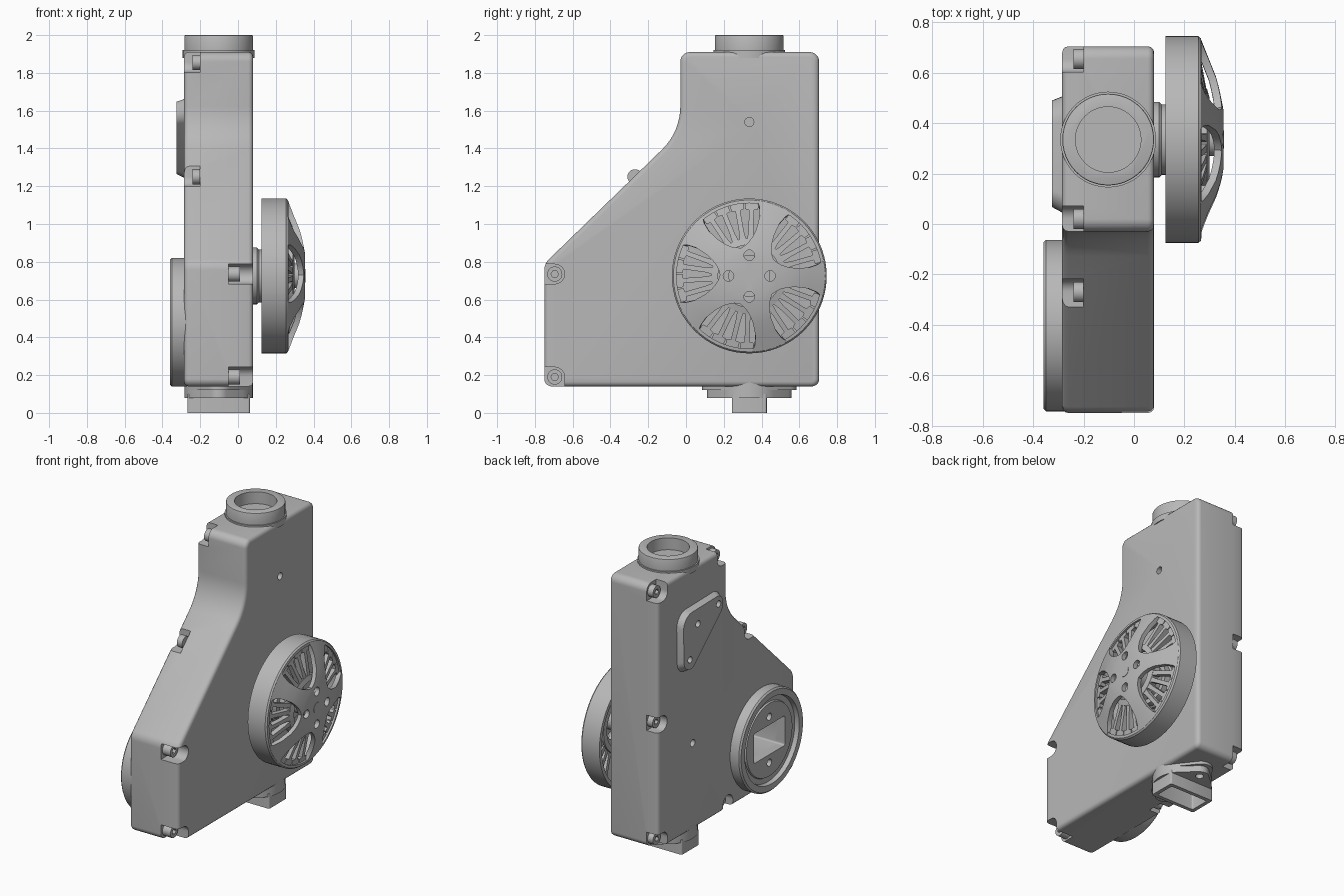
import bpy, bmesh
from math import sin, cos, tan, pi, radians
from mathutils import Vector
from mathutils.geometry import convex_hull_2d

if "Cube" in bpy.data.objects:
    bpy.data.objects.remove(bpy.data.objects["Cube"], do_unlink=True)

grey = bpy.data.materials.new("plain grey")
grey.use_nodes = True
grey.diffuse_color = (0.48, 0.48, 0.48, 1)
grey.node_tree.nodes["Principled BSDF"].inputs["Base Color"].default_value = (0.48, 0.48, 0.48, 1)
parts = []


def finish(name, bm):
    bmesh.ops.remove_doubles(bm, verts=bm.verts, dist=1e-5)
    bmesh.ops.recalc_face_normals(bm, faces=bm.faces)
    mesh = bpy.data.meshes.new(name)
    bm.to_mesh(mesh)
    bm.free()
    ob = bpy.data.objects.new(name, mesh)
    bpy.context.collection.objects.link(ob)
    mesh.materials.append(grey)
    parts.append(ob)
    return ob


def circle(a, b, r, n=32):
    return [(a + r * cos(2 * pi * i / n), b + r * sin(2 * pi * i / n)) for i in range(n)]


def hull(*circles):
    pts = [p for c in circles for p in circle(*c)]
    return [pts[i] for i in convex_hull_2d(pts)]


def rounded(corners, n=8):
    """Polygon whose corners (a, b, radius) are replaced by arcs."""
    out = []
    for i, (a, b, r) in enumerate(corners):
        p = Vector((a, b))
        u = (Vector(corners[i - 1][:2]) - p).normalized()
        v = (Vector(corners[(i + 1) % len(corners)][:2]) - p).normalized()
        ang = u.angle(v)
        centre = p + (u + v).normalized() * r / sin(ang / 2)
        start = p + u * r / tan(ang / 2) - centre
        end = p + v * r / tan(ang / 2) - centre
        for k in range(n + 1):
            t = k / n
            d = (start * sin((1 - t) * (pi - ang)) + end * sin(t * (pi - ang))) / sin(pi - ang)
            out.append(tuple(centre + d))
    return out


def box2d(a, b, w, h, r=0.01):
    return rounded([(a + sa * w / 2, b + sb * h / 2, r) for sa, sb in ((-1, -1), (1, -1), (1, 1), (-1, 1))], 4)


def prism(name, pts, lo, hi, axis="x", scale=1):
    """Extrude a 2D outline along x (outline in y, z) or along z (outline in x, y)."""
    bm = bmesh.new()
    ca = sum(p[0] for p in pts) / len(pts)
    cb = sum(p[1] for p in pts) / len(pts)
    rings = []
    for h, s in ((lo, 1), (hi, scale)):
        flat = [(ca + (a - ca) * s, cb + (b - cb) * s) for a, b in pts]
        rings.append([bm.verts.new((h, a, b) if axis == "x" else (a, b, h)) for a, b in flat])
        bm.faces.new(rings[-1])
    for i in range(len(pts)):
        bm.faces.new((rings[0][i - 1], rings[0][i], rings[1][i], rings[1][i - 1]))
    return finish(name, bm)


def lathe(name, profile, cy, cz, n=72):
    """Turn a closed (radius, x) profile about an axis along x."""
    bm = bmesh.new()
    vs = [bm.verts.new((x, cy + r, cz)) for r, x in profile]
    edges = [bm.edges.new((vs[i - 1], vs[i])) for i in range(len(vs))
             if profile[i - 1][0] + profile[i][0] > 0]
    bmesh.ops.spin(bm, geom=edges, cent=(0, cy, cz), axis=(1, 0, 0), angle=2 * pi, steps=n)
    return finish(name, bm)


def apply(ob, kind, **settings):
    mod = ob.modifiers.new(kind, kind)
    for key, value in settings.items():
        setattr(mod, key, value)
    bpy.context.view_layer.objects.active = ob
    bpy.ops.object.modifier_apply(modifier=mod.name)


def bevel(ob, width, segments=3):
    apply(ob, "BEVEL", width=width, segments=segments, limit_method="ANGLE", angle_limit=radians(40))


def cut(targets, cutter):
    for ob in targets:
        apply(ob, "BOOLEAN", operation="DIFFERENCE", solver="EXACT", object=cutter)
    parts.remove(cutter)
    bpy.data.objects.remove(cutter, do_unlink=True)


# Housing
LEFT, RIGHT = -0.285, 0.08
housing = prism("housing", rounded([
    (-0.75, 0.14, 0.04), (0.705, 0.14, 0.04), (0.705, 1.91, 0.05),
    (-0.03, 1.91, 0.05), (-0.03, 1.488, 0.32), (-0.75, 0.79, 0.08)]), LEFT, RIGHT)
bevel(housing, 0.025)

# Screw recesses (y, z, outward y, outward z) on both sides, each with a socket screw
left_screws = [(0.655, 1.855, 1, 1), (0.02, 1.855, -1, 1), (-0.27, 1.25, -1, 1),
               (0.66, 0.98, 1, 0), (0.655, 0.19, 1, -1), (-0.04, 0.18, 0, -1)]
right_screws = [(-0.695, 0.735, -1, 0), (-0.695, 0.19, -1, -1)]
for spots, floor, head, outside in ((left_screws, -0.2, -0.24, -0.4), (right_screws, -0.05, 0.01, 0.2)):
    for y, z, oy, oz in spots:
        r = 0.052
        cut([housing], prism("recess", hull((y, z, r), (y + oy * 0.15, z, r), (y, z + oz * 0.15, r)), floor, outside))
        screw = prism("screw", circle(y, z, 0.04, 24), floor, head)
        cut([screw], prism("socket", circle(y, z, 0.02, 6), (floor + head) / 2, outside))

# Round port with a rectangular opening on the left
PY, PZ = -0.403, 0.48
port = lathe("round_port", [(0, -0.27), (0.34, -0.27), (0.34, -0.35), (0.33, -0.36), (0.29, -0.36),
                            (0.285, -0.33), (0.25, -0.33), (0.245, -0.34), (0, -0.34)], PY, PZ)
cut([housing, port], prism("opening", box2d(PY, PZ, 0.33, 0.2), -0.1, -0.5))
for side in (-1, 1):
    cut([port], prism("port_hole", circle(PY, PZ + side * 0.155, 0.024, 20), -0.3, -0.5))

# Three-cornered cover plate on the left
plate = prism("cover_plate", hull((0.115, 1.59, 0.075), (0.425, 1.32, 0.08), (0.41, 1.56, 0.1)),
              LEFT + 0.01, -0.325, scale=0.9)
for y, z in ((0.115, 1.59), (0.42, 1.33), (0.335, 1.54)):
    cut([plate], prism("plate_hole", circle(y, z, 0.022, 20), -0.29, -0.4))

# Small holes in the housing walls
AY, AZ = 0.335, 0.725
cut([housing], prism("right_hole", circle(AY, 1.54, 0.024, 20), 0.02, 0.2))
cut([housing], prism("left_hole", circle(AY, AZ, 0.024, 20), -0.22, -0.4))

# Top pipe
PX = -0.1025
prism("pipe_collar", circle(PX, AY, 0.19, 48), 1.88, 1.92, "z")
pipe = prism("top_pipe", circle(PX, AY, 0.182, 48), 1.85, 2.0, "z")
bevel(pipe, 0.006, 2)
cut([pipe], prism("pipe_bore", circle(PX, AY, 0.13, 48), 1.92, 2.2, "z"))

# Bottom flange and rectangular outlet
flange = prism("outlet_flange", hull((PX, AY, 0.182), (PX, AY - 0.165, 0.058), (PX, AY + 0.165, 0.058)),
               0.08, 0.16, "z")
prism("flange_fillet", hull((PX, AY, 0.182), (PX, AY - 0.18, 0.07), (PX, AY + 0.18, 0.07)), 0.122, 0.16, "z")
outlet = prism("outlet", box2d(PX, AY, 0.33, 0.185), 0, 0.1, "z")
cut([outlet, flange], prism("outlet_bore", box2d(PX, AY, 0.28, 0.135), -0.1, 0.12, "z"))
for side in (-1, 1):
    cut([flange], prism("flange_hole", circle(PX, AY + side * 0.165, 0.025, 20), 0, 0.11, "z"))

# Wheel: axle, open rim and inner collar
lathe("axle", [(0, 0.07), (0.15, 0.07), (0.15, 0.1), (0.14, 0.11), (0.14, 0.15), (0.11, 0.15),
               (0.11, 0.19), (0.065, 0.19), (0.065, 0.34), (0, 0.34)], AY, AZ)
lathe("rim", [(0.41, 0.125), (0.41, 0.255), (0.402, 0.265), (0.385, 0.268), (0.385, 0.125)], AY, AZ)
lathe("inner_collar", [(0.2, 0.24), (0.2, 0.29), (0.165, 0.3), (0.165, 0.24)], AY, AZ)


def polar(x, r, ang):
    return (x, AY + r * cos(ang), AZ + r * sin(ang))


# Five-armed wheel face: rows of (radius, x, half angle of the arm in degrees)
rows = [(0.03, 0.355, 36), (0.12, 0.355, 36), (0.155, 0.348, 36), (0.165, 0.346, 27), (0.18, 0.343, 21),
        (0.21, 0.336, 15), (0.25, 0.325, 11.5), (0.32, 0.297, 10), (0.37, 0.277, 11.5), (0.403, 0.264, 14)]
bm = bmesh.new()
for arm in range(5):
    mid = radians(70 + 72 * arm)
    grid = [[bm.verts.new(polar(x, r, mid + radians(half) * (k / 4 - 1))) for k in range(9)]
            for r, x, half in rows]
    for low, high in zip(grid, grid[1:]):
        for k in range(8):
            bm.faces.new((low[k], low[k + 1], high[k + 1], high[k]))
face = finish("wheel_face", bm)
apply(face, "SOLIDIFY", thickness=0.03, offset=-1 if face.data.polygons[0].normal.x > 0 else 1)
for k in range(4):
    x, y, z = polar(0, 0.11, k * pi / 2)
    cut([face], prism("bolt_hole", circle(y, z, 0.028, 20), 0.2, 0.5))
prism("centre_cap", circle(AY, AZ, 0.036, 24), 0.3, 0.357)

# Thin ribs with wider ends behind each opening
bm = bmesh.new()
outline = [(0.19, 0.018), (0.24, 0.013), (0.35, 0.013), (0.355, 0.035), (0.39, 0.035)]
for arm in range(5):
    for offset in (-18, -6, 6, 18):
        ang = radians(106 + 72 * arm + offset)
        grid = []
        for r, w in outline:
            x = 0.29 - (r - 0.19) * 0.18
            grid.append([bm.verts.new(polar(x - dx, r, ang + s * w / r)) for s, dx in
                         ((-1, 0), (1, 0), (1, 0.035), (-1, 0.035))])
        for low, high in zip(grid, grid[1:]):
            for k in range(4):
                bm.faces.new((low[k - 1], low[k], high[k], high[k - 1]))
        bm.faces.new(grid[0])
        bm.faces.new(grid[-1])
finish("wheel_ribs", bm)

# Smooth shading with crisp edges
bpy.ops.object.select_all(action="DESELECT")
for ob in parts:
    ob.select_set(True)
bpy.context.view_layer.objects.active = housing
bpy.ops.object.shade_smooth_by_angle(angle=radians(35))
